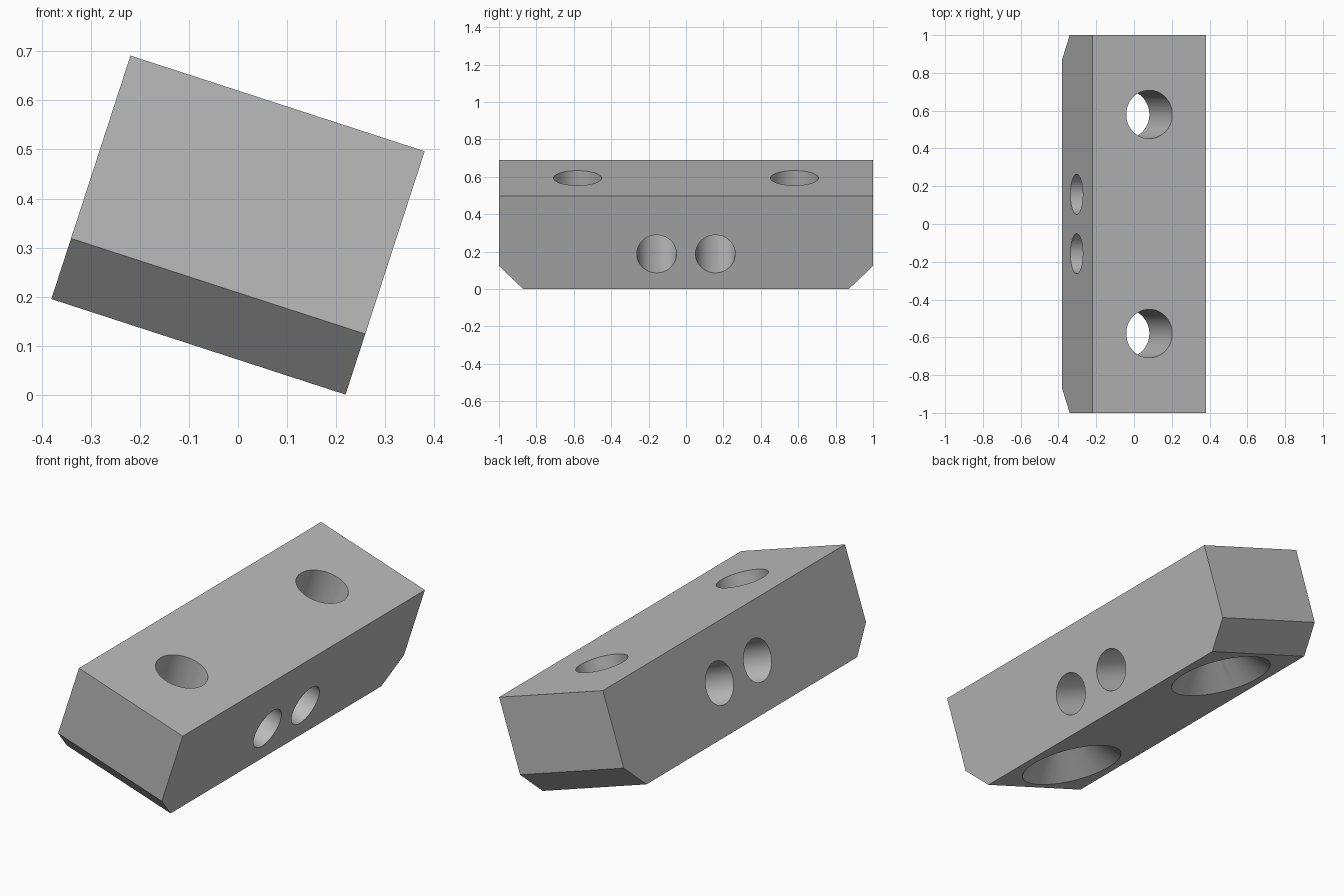
import bpy, bmesh
from math import radians, sin, cos
from mathutils import Matrix, Vector

if "Cube" in bpy.data.objects:
    bpy.data.objects.remove(bpy.data.objects["Cube"], do_unlink=True)

WIDTH, LENGTH, HEIGHT, CHAMFER = 0.631, 2.0, 0.522, 0.13
TILT = radians(18)
HOLE_R, SINK_R, SIDE_R = 0.128, 0.254, 0.106

grey = bpy.data.materials.new("plain grey")
grey.use_nodes = True
color = (0.5, 0.5, 0.5, 1)
grey.diffuse_color = color
grey.node_tree.nodes["Principled BSDF"].inputs["Base Color"].default_value = color


def mesh_object(name, bm):
    bmesh.ops.recalc_face_normals(bm, faces=bm.faces)
    mesh = bpy.data.meshes.new(name)
    bm.to_mesh(mesh)
    bm.free()
    mesh.materials.append(grey)
    obj = bpy.data.objects.new(name, mesh)
    bpy.context.collection.objects.link(obj)
    return obj


def cutter(name, r_bottom, r_top, depth, matrix):
    bm = bmesh.new()
    bmesh.ops.create_cone(bm, cap_ends=True, segments=96, radius1=r_bottom,
                          radius2=r_top, depth=depth, matrix=matrix)
    obj = mesh_object(name, bm)
    obj.hide_render = True
    return obj


# Block: side profile with chamfered lower ends, extruded across the width
h, l = HEIGHT / 2, LENGTH / 2
half = [(l - CHAMFER, -h), (l, -h + CHAMFER), (l, h)]
profile = half + [(-y, z) for y, z in reversed(half)]
bm = bmesh.new()
face = bm.faces.new([bm.verts.new((-WIDTH / 2, y, z)) for y, z in profile])
side = bmesh.ops.extrude_face_region(bm, geom=[face])
bmesh.ops.translate(bm, vec=(WIDTH, 0, 0),
                    verts=[v for v in side["geom"] if isinstance(v, bmesh.types.BMVert)])
block = mesh_object("drilled_block", bm)

# Hole cutters: countersunk bolt holes and two slightly sloping cross holes
cutters = []
EXTRA = 0.02
for s in (-1, 1):
    cutters.append(cutter("bolt_hole_cutter", HOLE_R, HOLE_R, 1,
                          Matrix.Translation((0, s * 0.58, 0))))
    slope = (SINK_R - HOLE_R) / CHAMFER
    cutters.append(cutter("countersink_cutter", SINK_R + EXTRA * slope, HOLE_R - EXTRA * slope,
                          CHAMFER + 2 * EXTRA,
                          Matrix.Translation((0, s * 0.58, -h + CHAMFER / 2))))
    cutters.append(cutter("cross_hole_cutter", SIDE_R, SIDE_R, 1.2,
                          Matrix.Translation((0, s * 0.157, 0.223 - h))
                          @ Matrix.Rotation(radians(90 + 4.6), 4, "Y")))

bpy.context.view_layer.objects.active = block
for c in cutters:
    mod = block.modifiers.new(c.name, "BOOLEAN")
    mod.operation = "DIFFERENCE"
    mod.solver = "EXACT"
    mod.object = c
    bpy.ops.object.modifier_apply(modifier=mod.name)
    bpy.data.objects.remove(c, do_unlink=True)

# Lean the block so its lowest long edge rests on the ground
rise = (WIDTH * sin(TILT) + HEIGHT * cos(TILT)) / 2
block.data.transform(Matrix.Translation(Vector((0, 0, rise))) @ Matrix.Rotation(TILT, 4, "Y"))

bpy.ops.object.select_all(action="DESELECT")
block.select_set(True)
bpy.ops.object.shade_smooth_by_angle(angle=radians(30))
